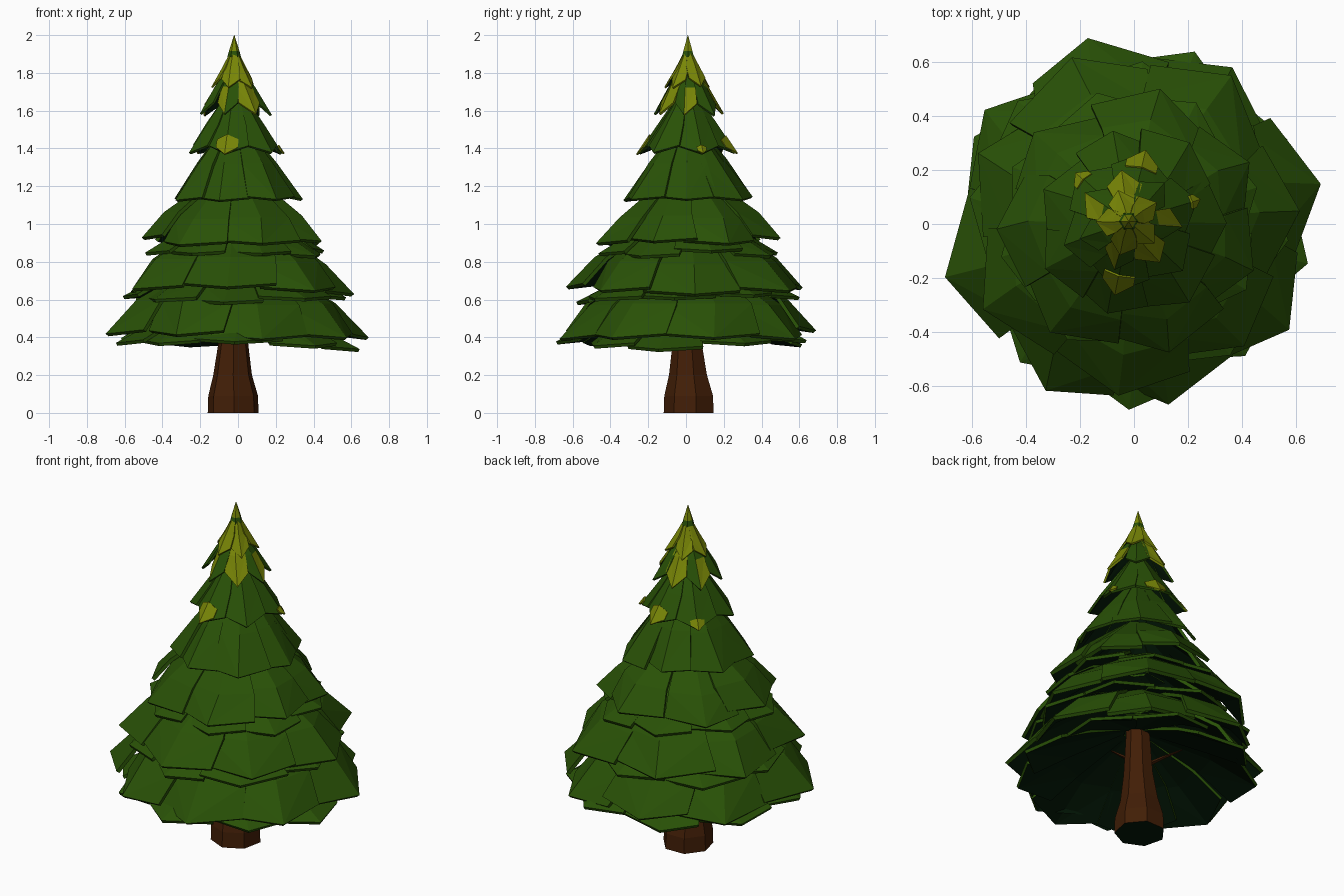
import bpy, bmesh, math, random
from mathutils import Vector

random.seed(7)
cube = bpy.data.objects.get("Cube")
if cube:
    bpy.data.objects.remove(cube, do_unlink=True)


def material(name, rgb):
    m = bpy.data.materials.new(name)
    m.use_nodes = True
    m.diffuse_color = (*rgb, 1)
    m.node_tree.nodes["Principled BSDF"].inputs["Base Color"].default_value = (*rgb, 1)
    return m


green = material("leaf_green", (0.022, 0.083, 0.002))
yellow = material("sunlit_yellow_green", (0.19, 0.24, 0.002))
shade = material("underside_green", (0.001, 0.009, 0.002))
bark = material("bark_brown", (0.054, 0.013, 0.002))


def add_object(name, bm, mats):
    mesh = bpy.data.meshes.new(name)
    bm.to_mesh(mesh)
    bm.free()
    for m in mats:
        mesh.materials.append(m)
    ob = bpy.data.objects.new(name, mesh)
    bpy.context.collection.objects.link(ob)
    return ob


def polar(r, a, z):
    # the crown leans very slightly towards its tip
    return Vector((r * math.cos(a) - 0.01 * z, r * math.sin(a) + 0.005 * z, z))


def tier(name, count, phase, root, shoulder, rim, point, thick,
         full_yellow=(), half_yellow=(), wobble=1.0):
    """Ring of folded, overlapping leaf plates; root, shoulder, rim are (radius, z).
    full_yellow lists leaves, half_yellow lists (leaf, half) pairs."""
    def jitter(s):
        return random.uniform(-s, s) * wobble

    bm = bmesh.new()
    half = math.pi / count * 1.16
    for i in range(count):
        a = math.radians(phase) + math.tau * i / count + jitter(0.05)
        size = 1 + jitter(0.04)
        drop = jitter(0.025) * rim[0] / 0.6
        rows = []
        for k, (r, z) in enumerate((root, shoulder, rim)):
            row = []
            for side in (-1, 0, 1):
                # one side of a leaf lies over its neighbour, the other tucks under
                rr = r * (size if k else 1) * (1 + 0.03 * side)
                zz = z + (drop if k else 0)
                if side:
                    rr *= 0.93 + jitter(0.025)
                    if k == 2:
                        rr -= point * r * 0.4
                        zz += point * (shoulder[1] - z)
                ang = a + side * half * (1 - (point * 0.45 if k == 2 else 0))
                ang += jitter(0.05) if k else 0
                row.append(bm.verts.new(polar(rr, ang, zz)))
            rows.append(row)
        for k in range(2):
            for c in range(2):
                quad = (rows[k][c], rows[k + 1][c], rows[k + 1][c + 1], rows[k][c + 1])
                # split each bent panel along its ridge for crisp facets
                cut = ((0, 1, 3), (1, 2, 3)) if c else ((0, 1, 2), (0, 2, 3))
                for tri in cut:
                    f = bm.faces.new([quad[t] for t in tri])
                    if i in full_yellow or (k and (i, c) in half_yellow):
                        f.material_index = 1
    ob = add_object(name, bm, (green, yellow, shade))
    mod = ob.modifiers.new("thickness", "SOLIDIFY")
    mod.thickness = thick
    mod.offset = -1
    mod.material_offset = 2


# Lower crown: three big tiers, each over a flatter ragged layer that closes it below
tier("bottom_under_leaves", 9, 30, (0.07, 0.63), (0.42, 0.49), (0.67, 0.36), 0.12, 0.018)
tier("bottom_leaves", 8, 12, (0.15, 0.82), (0.54, 0.6), (0.705, 0.42), 0.12, 0.02)
tier("lower_under_leaves", 8, 40, (0.1, 0.81), (0.4, 0.71), (0.6, 0.61), 0.12, 0.018)
tier("lower_leaves", 7, 5, (0.12, 1.04), (0.485, 0.812), (0.635, 0.655), 0.12, 0.02)
tier("middle_under_leaves", 8, 15, (0.08, 1.03), (0.34, 0.945), (0.5, 0.85), 0.12, 0.018)
tier("middle_leaves", 7, 30, (0.1, 1.26), (0.385, 1.045), (0.505, 0.91), 0.12, 0.02)

# Upper crown: steeper, more pointed tiers with sunlit leaves
HIGH_COUNT, HIGH_SHOULDER, HIGH_RIM = 6, (0.16, 1.53), (0.264, 1.378)
tier("upper_leaves", 7, 0, (0.06, 1.52), (0.22, 1.33), (0.355, 1.14), 0.08, 0.016)
tier("high_leaves", HIGH_COUNT, 18, (0.04, 1.7), HIGH_SHOULDER, HIGH_RIM, 0.26, 0.014,
     wobble=0.3)
tier("sunlit_leaves", 7, -4, (0.03, 1.83), (0.11, 1.725), (0.195, 1.58), 0.42, 0.012,
     full_yellow=(2, 6), half_yellow=((0, 1), (3, 1), (5, 0)))
tier("crown_leaves", 5, 35, (0.012, 1.93), (0.066, 1.83), (0.128, 1.725), 0.42, 0.01,
     full_yellow=range(5))

# Folded sunlit plates lying over the ridges of four high leaves
bm = bmesh.new()
slope = (HIGH_RIM[0] - HIGH_SHOULDER[0]) / (HIGH_SHOULDER[1] - HIGH_RIM[1])
half = math.pi / HIGH_COUNT * 1.16
for degrees, top, bottom, width in ((18, 1.42, 1.375, 0.2), (78, 1.47, 1.375, 0.5),
                                    (138, 1.43, 1.375, 0.3), (258, 1.475, 1.37, 0.5)):
    a = math.radians(degrees)

    def on_leaf(z, side, f):
        r = HIGH_SHOULDER[0] + (HIGH_SHOULDER[1] - z) * slope + 0.008
        edge = polar(r * 0.93 * (1 + 0.03 * side), a + side * half, z)
        return bm.verts.new(polar(r, a, z).lerp(edge, f))

    ridge = on_leaf(top, 0, 0), on_leaf(bottom, 0, 0)
    for side in (-1, 1):
        upper = on_leaf(top - 0.25 * (top - bottom), side, width)
        lower = on_leaf(bottom + 0.35 * (top - bottom), side, width * 0.9)
        loop = [ridge[0], upper, lower, ridge[1]]
        bm.faces.new(loop if side < 0 else loop[::-1])
patches = add_object("sunlit_patches", bm, (yellow,))
mod = patches.modifiers.new("thickness", "SOLIDIFY")
mod.thickness = 0.009


def column(bm, stations, sides, spin=0.0):
    """Closed faceted column through (centre, radius) stations."""
    rings = []
    for centre, radius in stations:
        rings.append([bm.verts.new(Vector(centre) + Vector((
            radius * math.cos(spin + math.tau * i / sides),
            radius * math.sin(spin + math.tau * i / sides), 0))) for i in range(sides)])
    for low, high in zip(rings, rings[1:]):
        for i in range(sides):
            j = (i + 1) % sides
            bm.faces.new((low[i], low[j], high[j], high[i]))
    bm.faces.new(rings[0][::-1])
    bm.faces.new(rings[-1])


# Pointed tip with a narrow green collar below it
bm = bmesh.new()
column(bm, [((-0.02, 0.01, 1.885), 0.036), ((-0.02, 0.01, 1.915), 0.028),
            ((-0.02, 0.01, 2.0), 0.001)], 6)
for f in bm.faces:
    f.material_index = int(f.calc_center_median().z > 1.91)
add_object("tip", bm, (green, yellow))

# Flared trunk with two small twigs and a dark base
bm = bmesh.new()
column(bm, [((-0.025, 0.02, 0), 0.138), ((-0.025, 0.02, 0.09), 0.135),
            ((-0.028, 0.015, 0.2), 0.105), ((-0.025, 0.01, 0.36), 0.082),
            ((-0.02, 0.01, 0.7), 0.06)], 7, 0.25)
column(bm, [((-0.06, 0.04, 0.43), 0.02), ((-0.12, 0.1, 0.47), 0.015),
            ((-0.2, 0.16, 0.52), 0.006)], 4)
column(bm, [((0.01, -0.02, 0.46), 0.018), ((0.08, -0.09, 0.52), 0.007)], 4)
for f in bm.faces:
    f.material_index = int(f.calc_center_median().z < 0.01)
add_object("trunk", bm, (bark, shade))
